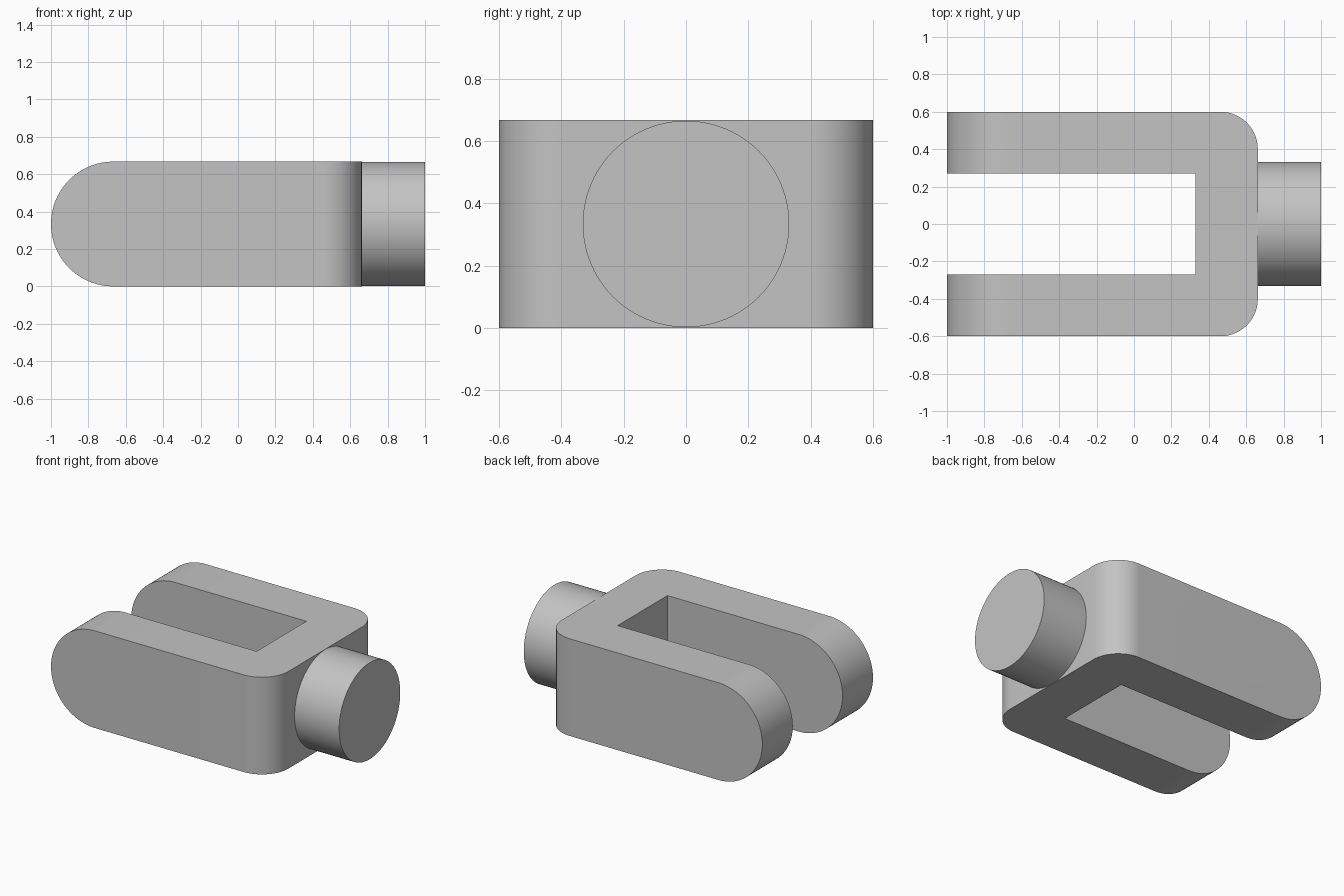
import bpy, bmesh, math

if "Cube" in bpy.data.objects:
    bpy.data.objects.remove(bpy.data.objects["Cube"])

H = 0.667            # fork height
R = H / 2            # rounded end and shank radius
BACK = 0.662         # rear face of the fork
HALF_W = 0.6
SLOT_HALF, SLOT_END = 0.27, 0.33
CORNER = 0.2

steel = bpy.data.materials.new("grey steel")
steel.use_nodes = True
colour = (0.55, 0.55, 0.55, 1)
steel.diffuse_color = colour
steel.node_tree.nodes["Principled BSDF"].inputs["Base Color"].default_value = colour


def make_object(name, bm):
    bmesh.ops.recalc_face_normals(bm, faces=bm.faces)
    mesh = bpy.data.meshes.new(name)
    bm.to_mesh(mesh)
    bm.free()
    mesh.materials.append(steel)
    obj = bpy.data.objects.new(name, mesh)
    bpy.context.collection.objects.link(obj)
    return obj


def smooth(obj):
    bpy.ops.object.select_all(action="DESELECT")
    obj.select_set(True)
    bpy.context.view_layer.objects.active = obj
    bpy.ops.object.shade_smooth_by_angle(angle=math.radians(30))


def arc(cx, cy, r, start, end, steps):
    angles = [math.radians(start + (end - start) * i / steps) for i in range(steps + 1)]
    return [(cx + r * math.cos(a), cy + r * math.sin(a)) for a in angles]


def extrude(points, direction):
    bm = bmesh.new()
    face = bm.faces.new([bm.verts.new(p) for p in points])
    new = bmesh.ops.extrude_face_region(bm, geom=[face])["geom"]
    verts = [g for g in new if isinstance(g, bmesh.types.BMVert)]
    bmesh.ops.translate(bm, vec=direction, verts=verts)
    return bm


# Fork body: side profile with a round nose, then rounded rear corners
side = [(BACK, 0), (BACK, H)] + arc(R - 1, R, R, 90, 270, 48)
bm = extrude([(x, -HALF_W, z) for x, z in side], (0, 2 * HALF_W, 0))
rear_edges = [e for e in bm.edges
              if all(abs(v.co.x - BACK) < 1e-4 for v in e.verts)
              and abs(e.verts[0].co.y - e.verts[1].co.y) < 1e-4]
bmesh.ops.bevel(bm, geom=rear_edges, offset=CORNER, segments=20,
                profile=0.5, affect="EDGES")
fork = make_object("fork_body", bm)

# Slot between the two arms
bm = bmesh.new()
bmesh.ops.create_cube(bm, size=1)
for v in bm.verts:
    v.co.x = SLOT_END if v.co.x > 0 else -1.2
    v.co.y *= 2 * SLOT_HALF
    v.co.z = H + 0.2 if v.co.z > 0 else -0.2
slot = make_object("slot_cutter", bm)
slot.hide_render = True

cut = fork.modifiers.new("slot", "BOOLEAN")
cut.operation = "DIFFERENCE"
cut.solver = "EXACT"
cut.object = slot
bpy.context.view_layer.objects.active = fork
bpy.ops.object.modifier_apply(modifier=cut.name)
bpy.data.objects.remove(slot)
smooth(fork)

# Round shank behind the fork
disc = arc(0, R, R - 0.002, 0, 360, 96)[:-1]
shank = make_object("shank", extrude([(BACK, y, z) for y, z in disc], (1 - BACK, 0, 0)))
smooth(shank)
